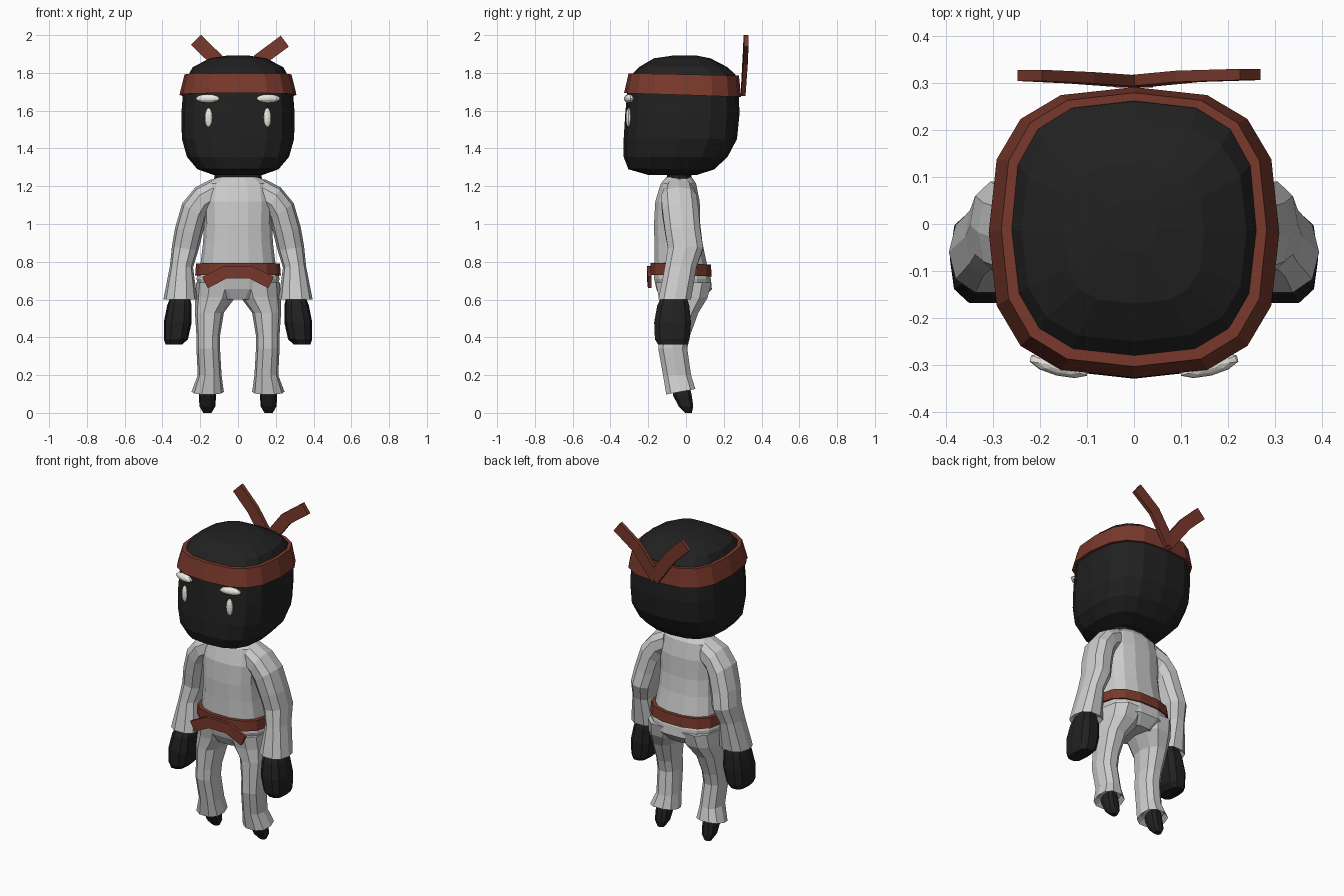
import bpy, bmesh
from math import sin, cos, pi, radians
from mathutils import Matrix, Vector


def material(name, rgb):
    m = bpy.data.materials.new(name)
    m.diffuse_color = (*rgb, 1)
    return m


BLACK = material("black_cloth", (0.015, 0.015, 0.015))
RED = material("red_cloth", (0.19, 0.04, 0.025))
WHITE = material("off_white", (0.85, 0.83, 0.77))


def finish(name, bm, mat=None, mirror=False):
    bmesh.ops.recalc_face_normals(bm, faces=bm.faces)
    me = bpy.data.meshes.new(name)
    bm.to_mesh(me)
    bm.free()
    ob = bpy.data.objects.new(name, me)
    bpy.context.collection.objects.link(ob)
    if mat:
        me.materials.append(mat)
    if mirror:
        ob.modifiers.new("mirror", "MIRROR").use_mirror_merge = False
    return ob


def loft(name, rings, mat=None, n=12, e=2.4, closed=False, mirror=False):
    """rings: x0, x1, y0, y1, z at x0, z at x1, [z tilt along y]"""
    bm = bmesh.new()
    loops = []
    for x0, x1, y0, y1, z0, z1, *tilt in rings:
        t = tilt[0] if tilt else 0
        loop = []
        for i in range(n):
            c, s = cos(2 * pi * i / n), sin(2 * pi * i / n)
            u = abs(c) ** (2 / e) * (1 if c > 0 else -1)
            v = abs(s) ** (2 / e) * (1 if s > 0 else -1)
            loop.append(bm.verts.new(((x0 + x1) / 2 + u * (x1 - x0) / 2,
                                      (y0 + y1) / 2 + v * (y1 - y0) / 2,
                                      z0 + (z1 - z0) * (u + 1) / 2 + t * v)))
        loops.append(loop)
    pairs = list(zip(loops, loops[1:]))
    if closed:
        pairs.append((loops[-1], loops[0]))
    else:
        bm.faces.new(loops[0])
        bm.faces.new(loops[-1])
    for a, b in pairs:
        for i in range(n):
            j = (i + 1) % n
            bm.faces.new((a[i], a[j], b[j], b[i]))
    return finish(name, bm, mat, mirror)


def sym(rx, y0, y1, z, tilt=0):
    return (-rx, rx, y0, y1, z, z, tilt)


def flat(x0, x1, y0, y1, z, tilt=0):
    return (x0, x1, y0, y1, z, z, tilt)


def ribbon(name, path, width, thick, mat):
    """Flat strip along x, y, z points, widened in the xz plane."""
    bm = bmesh.new()
    pts = [Vector(p) for p in path]
    sections = []
    for i, p in enumerate(pts):
        d = pts[min(i + 1, len(pts) - 1)] - pts[max(i - 1, 0)]
        side = Vector((-d.z, 0, d.x)).normalized() * width / 2
        out = Vector((0, thick / 2, 0))
        sections.append([bm.verts.new(q) for q in
                         (p - side - out, p + side - out, p + side + out, p - side + out)])
    for a, b in zip(sections, sections[1:]):
        for i in range(4):
            j = (i + 1) % 4
            bm.faces.new((a[i], a[j], b[j], b[i]))
    bm.faces.new(sections[0])
    bm.faces.new(sections[-1])
    return finish(name, bm, mat)


def bead(name, loc, size, turn, mat):
    bm = bmesh.new()
    m = (Matrix.Translation(loc) @ Matrix.Rotation(radians(turn), 4, "Z")
         @ Matrix.Diagonal((*size, 1)))
    bmesh.ops.create_uvsphere(bm, u_segments=10, v_segments=8, radius=1, matrix=m)
    return finish(name, bm, mat, True)


# Head and neck
loft("head", [
    sym(0.13, -0.20, 0.06, 1.26),
    sym(0.215, -0.305, 0.15, 1.29),
    sym(0.27, -0.33, 0.22, 1.355),
    sym(0.297, -0.33, 0.27, 1.45),
    sym(0.30, -0.322, 0.283, 1.58),
    sym(0.292, -0.312, 0.28, 1.69),
    sym(0.262, -0.288, 0.262, 1.79),
    sym(0.24, -0.25, 0.22, 1.83),
    sym(0.15, -0.17, 0.13, 1.877),
    sym(0.05, -0.06, 0.05, 1.893)], BLACK, n=16, e=2.8)
loft("neck", [sym(0.13, -0.10, 0.03, 1.22), sym(0.12, -0.10, 0.03, 1.28)], BLACK)

# Headband with two knotted tails
loft("headband", [
    sym(0.31, -0.328, 0.292, 1.683, -0.01),
    sym(0.283, -0.304, 0.28, 1.792, -0.006),
    sym(0.255, -0.28, 0.255, 1.792, -0.006),
    sym(0.285, -0.30, 0.27, 1.683, -0.01)], RED, n=16, e=2.8, closed=True)
ribbon("left_headband_tail", [(0.01, 0.303, 1.70), (-0.115, 0.312, 1.87),
                              (-0.222, 0.317, 1.975)], 0.075, 0.024, RED)
ribbon("right_headband_tail", [(-0.01, 0.303, 1.70), (0.115, 0.315, 1.87),
                               (0.248, 0.319, 1.968)], 0.072, 0.024, RED)

# Face
bead("eye", (0.155, -0.303, 1.563), (0.021, 0.016, 0.052), 10, WHITE)
bead("eyebrow", (0.16, -0.302, 1.664), (0.066, 0.022, 0.023), 14, WHITE)

# Jacket and hips
loft("torso", [
    sym(0.11, -0.105, 0.03, 1.25),
    sym(0.17, -0.135, 0.055, 1.215),
    sym(0.185, -0.165, 0.075, 1.12),
    sym(0.18, -0.172, 0.078, 1.0),
    sym(0.185, -0.17, 0.09, 0.9),
    sym(0.20, -0.17, 0.115, 0.78),
    sym(0.22, -0.172, 0.135, 0.71),
    sym(0.205, -0.16, 0.14, 0.655),
    sym(0.12, -0.13, 0.09, 0.60)], n=14)

# Sleeves with flared hollow cuffs
loft("sleeve", [
    (0.11, 0.14, -0.12, 0.045, 1.09, 1.238),
    (0.155, 0.225, -0.135, 0.06, 1.06, 1.195),
    (0.17, 0.295, -0.13, 0.07, 1.02, 1.11),
    (0.19, 0.333, -0.115, 0.08, 0.94, 0.98),
    (0.21, 0.35, -0.10, 0.095, 0.86, 0.88),
    (0.238, 0.36, -0.115, 0.06, 0.77, 0.78),
    (0.215, 0.395, -0.15, 0.03, 0.60, 0.60),
    (0.235, 0.375, -0.13, 0.01, 0.625, 0.625)], n=10, mirror=True)

# Mitten hands
loft("hand", [
    flat(0.26, 0.35, -0.12, 0.0, 0.63),
    flat(0.245, 0.375, -0.155, 0.02, 0.57),
    flat(0.245, 0.393, -0.172, 0.03, 0.48),
    flat(0.265, 0.393, -0.168, 0.022, 0.39),
    flat(0.295, 0.383, -0.15, 0.01, 0.362)], BLACK, n=10, e=2.8, mirror=True)

# Belt with two knotted ends
loft("belt", [
    sym(0.227, -0.192, 0.14, 0.727, -0.004),
    sym(0.222, -0.192, 0.135, 0.79, -0.004),
    sym(0.195, -0.165, 0.11, 0.79, -0.004),
    sym(0.20, -0.165, 0.11, 0.727, -0.004)], RED, n=14, closed=True)
for s, side in ((-1, "left"), (1, "right")):
    ribbon(side + "_belt_end", [(-0.01 * s, -0.196, 0.745), (0.07 * s, -0.197, 0.743),
                                (0.175 * s, -0.192, 0.69)], 0.066, 0.02, RED)

# Trouser legs with flared hollow hems
loft("trouser_leg", [
    flat(-0.01, 0.222, -0.165, 0.14, 0.69),
    flat(0.015, 0.226, -0.15, 0.12, 0.61),
    flat(0.075, 0.228, -0.145, 0.07, 0.53),
    flat(0.095, 0.22, -0.148, 0.025, 0.41),
    flat(0.095, 0.22, -0.15, 0.01, 0.34),
    flat(0.087, 0.213, -0.125, 0.03, 0.20),
    flat(0.075, 0.246, -0.108, 0.053, 0.112, 0.015),
    flat(0.10, 0.22, -0.085, 0.035, 0.135, 0.015)], n=10, mirror=True)

# Pointed feet
loft("foot", [
    flat(0.122, 0.20, -0.075, 0.02, 0.15),
    flat(0.116, 0.207, -0.07, 0.033, 0.09),
    flat(0.12, 0.204, -0.04, 0.04, 0.035),
    flat(0.14, 0.184, -0.005, 0.032, 0.0)], BLACK, n=10, mirror=True)
